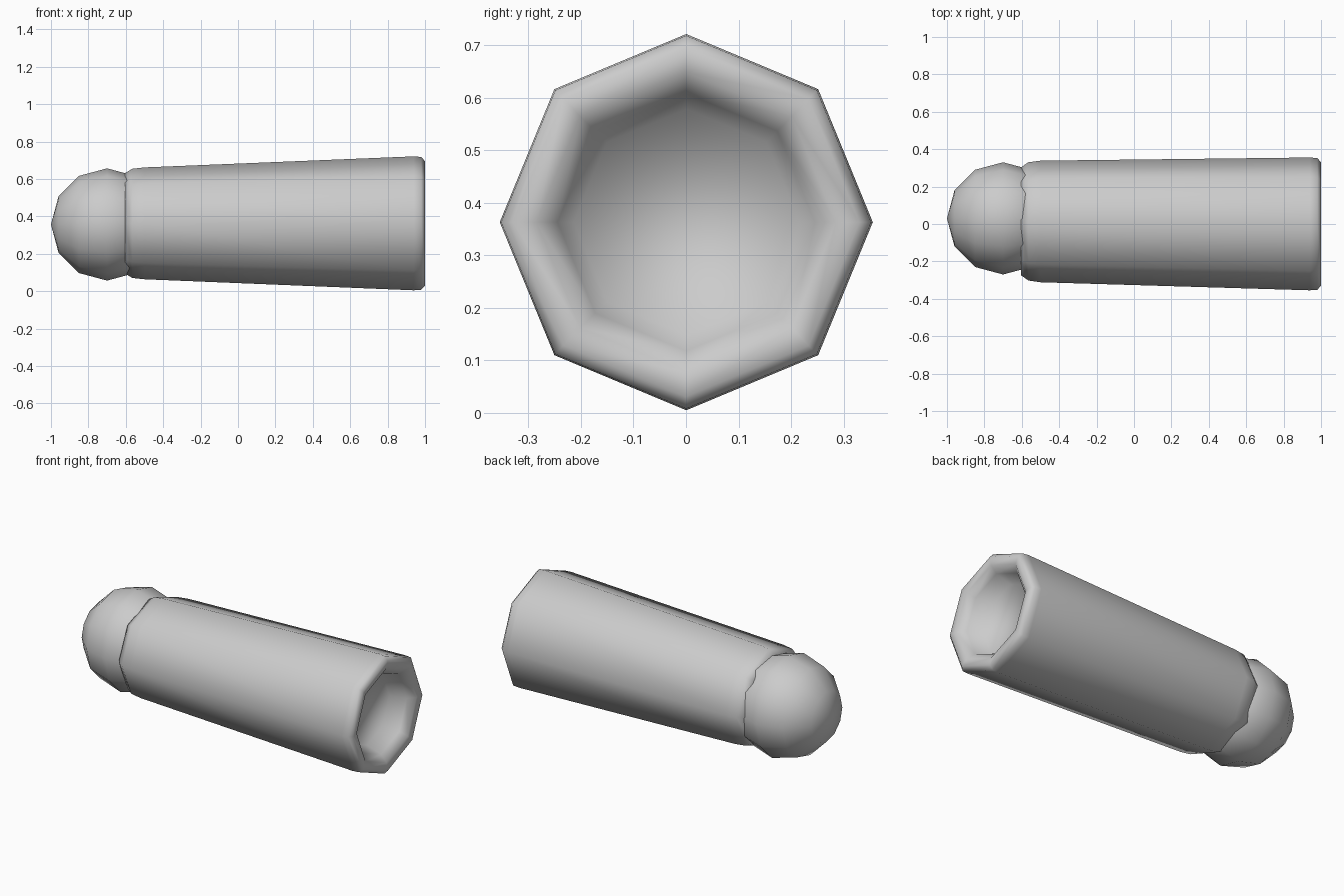
import bpy, bmesh
from math import sin, cos, pi, radians
from mathutils import Matrix

if "Cube" in bpy.data.objects:
    bpy.data.objects.remove(bpy.data.objects["Cube"])

CZ = 0.36
SIDES = 8


def finish(bm, name):
    bmesh.ops.recalc_face_normals(bm, faces=bm.faces)
    for f in bm.faces:
        f.smooth = True
    me = bpy.data.meshes.new(name)
    bm.to_mesh(me)
    bm.free()
    ob = bpy.data.objects.new(name, me)
    bpy.context.collection.objects.link(ob)
    return ob


def axis_y(x):
    # the handle axis drifts slightly towards +y at the ball end
    return 0.009 * (1 - x)


# Hollow eight-sided sleeve: (x, y radius, z radius) from rear cap round the lip to the bowl floor
profile = [(-0.59, 0.23, 0.23), (-0.605, 0.288, 0.268), (-0.565, 0.316, 0.292),
           (-0.50, 0.325, 0.299), (0.94, 0.355, 0.358), (0.98, 0.352, 0.355),
           (1.0, 0.330, 0.332), (0.992, 0.285, 0.285), (0.955, 0.245, 0.245),
           (0.86, 0.215, 0.215)]
bm = bmesh.new()
rings = []
for x, ry, rz in profile:
    rings.append([bm.verts.new((x, axis_y(x) + ry * cos(2 * pi * i / SIDES),
                                CZ + 0.003 + rz * sin(2 * pi * i / SIDES)))
                  for i in range(SIDES)])
for a, b in zip(rings, rings[1:]):
    for i in range(SIDES):
        j = (i + 1) % SIDES
        bm.faces.new((a[i], a[j], b[j], b[i]))
bm.faces.new(rings[0])
bm.faces.new(rings[-1])
finish(bm, "sleeve")

# Ball seated in the rear of the sleeve
bm = bmesh.new()
bmesh.ops.create_uvsphere(bm, u_segments=12, v_segments=6, radius=0.3,
                          matrix=Matrix.Translation((-0.70, 0.03, CZ - 0.003))
                          @ Matrix.Rotation(radians(90), 4, 'Y'))
finish(bm, "ball_end")
